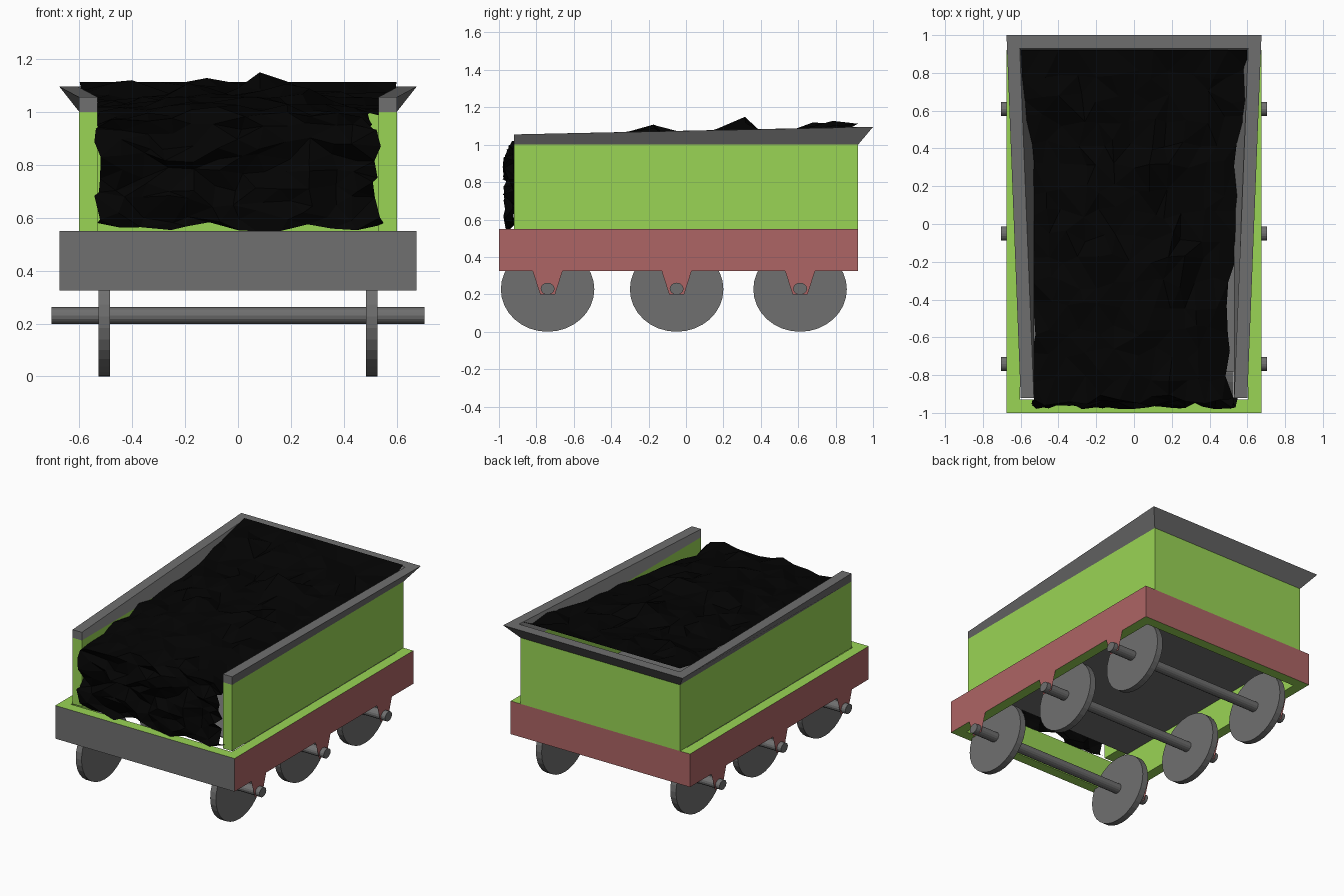
import bpy, bmesh, math, random
from mathutils import Matrix

cube = bpy.data.objects.get("Cube")
if cube:
    bpy.data.objects.remove(cube, do_unlink=True)


def material(name, rgb):
    m = bpy.data.materials.new(name)
    m.use_nodes = True
    col = (*rgb, 1.0)
    m.diffuse_color = col
    m.node_tree.nodes["Principled BSDF"].inputs["Base Color"].default_value = col
    return m


GREEN = material("green_paint", (0.32, 0.66, 0.09))
RED = material("dull_red_paint", (0.42, 0.13, 0.13))
GREY = material("grey_metal", (0.16, 0.16, 0.16))
BLACK = material("coal_black", (0.001, 0.001, 0.001))


def finish(name, bm, *mats):
    bmesh.ops.recalc_face_normals(bm, faces=bm.faces)
    me = bpy.data.meshes.new(name)
    bm.to_mesh(me)
    bm.free()
    for m in mats:
        me.materials.append(m)
    ob = bpy.data.objects.new(name, me)
    bpy.context.scene.collection.objects.link(ob)
    return ob


def loft(name, low, high, mat):
    """Closed solid between two matching outlines."""
    bm = bmesh.new()
    a = [bm.verts.new(p) for p in low]
    b = [bm.verts.new(p) for p in high]
    bm.faces.new(a)
    bm.faces.new(b)
    n = len(a)
    for i in range(n):
        j = (i + 1) % n
        bm.faces.new((a[i], a[j], b[j], b[i]))
    return finish(name, bm, mat)


def rect(x, y0, y1, z):
    return [(-x, y0, z), (x, y0, z), (x, y1, z), (-x, y1, z)]


def cylinder(name, x0, x1, y, z, ry, rz, sides, mat):
    bm = bmesh.new()
    bmesh.ops.create_cone(bm, cap_ends=True, segments=sides, radius1=1, radius2=1, depth=1)
    bm.transform(Matrix.Translation(((x0 + x1) / 2, y, z))
                 @ Matrix.Diagonal((x1 - x0, ry, rz, 1))
                 @ Matrix.Rotation(math.pi / 2, 4, "Y"))
    return finish(name, bm, mat)


# Chassis frame: open rectangle, grey front, red sides and back, green elsewhere
W, FRONT, BACK, T = 0.674, -1.0, 0.92, 0.07
Z0, Z1 = 0.325, 0.55
bm = bmesh.new()
loops = [[bm.verts.new(p) for p in pts] for pts in (
    rect(W, FRONT, BACK, Z0), rect(W, FRONT, BACK, Z1),
    rect(W - T, FRONT + T, BACK - T, Z1), rect(W - T, FRONT + T, BACK - T, Z0))]
for k in range(4):
    for i in range(4):
        j = (i + 1) % 4
        f = bm.faces.new((loops[k][i], loops[k][j],
                          loops[(k + 1) % 4][j], loops[(k + 1) % 4][i]))
        if k == 0:
            f.material_index = 2 if i == 0 else 1
finish("chassis_frame", bm, GREEN, RED, GREY)

# Floor plate, stopping short of the open front
loft("floor_plate", rect(W - T - 0.005, -0.78, BACK - T, Z1 - 0.008),
     rect(W - T - 0.005, -0.78, BACK - T, Z1 - 0.002), GREY)


def u_outline(xf, xb, yf, yb, zf, zb):
    """U-shaped wall outline, open at the front."""
    return [(-xf, yf, zf), (-xb, yb, zb), (xb, yb, zb), (xf, yf, zf),
            (xf - T, yf, zf), (xb - T, yb - T, zb), (T - xb, yb - T, zb), (T - xf, yf, zf)]


# Bin walls and the flared lip above them
wall_top = u_outline(0.6, 0.6, -0.92, BACK, 1.0, 1.0)
loft("bin_walls", u_outline(0.6, 0.6, -0.92, BACK, Z1, Z1), wall_top, GREEN)
loft("flared_lip", wall_top, u_outline(0.6, 0.675, -0.92, 1.0, 1.055, 1.095), GREY)

# Wheels, axles and flat bearing brackets flush with the chassis sides
AXLE_Z = 0.23
for label, y in (("front", -0.74), ("middle", -0.05), ("rear", 0.61)):
    cylinder(label + "_axle", -0.705, 0.705, y, AXLE_Z, 0.037, 0.032, 16, GREY)
    for side, s in (("left", 1), ("right", -1)):
        x0, x1 = sorted((s * 0.484, s * 0.527))
        cylinder(f"{label}_{side}_wheel", x0, x1, y, AXLE_Z - 0.003, 0.25, 0.227, 32, GREY)
        bm = bmesh.new()
        shape = [(-0.08, Z0), (-0.04, 0.2), (0.04, 0.2), (0.08, Z0)]
        # wound so that each plate faces outwards
        plate = bm.faces.new([bm.verts.new((s * W, y + s * dy, z)) for dy, z in shape])
        ob = finish(f"{label}_{side}_bracket", bm, RED)
        if ob.data.polygons[0].normal.x * s < 0:
            ob.data.flip_normals()

# Coal: a rough sheet climbing the open front and running back over the bin
random.seed(11)
COLS, RISE, RUN = 12, 8, 15
PEAKS = [(-0.48, 0.68, 0.06), (-0.08, 0.73, 0.06), (0.12, 0.27, 0.11),
         (-0.2, -0.22, 0.06), (0.2, -0.2, 0.05)]


def jitter(a):
    return random.uniform(-a, a)


bm = bmesh.new()
rows = []
for r in range(RISE + RUN + 1):
    row = []
    for c in range(COLS + 1):
        u = 2 * c / COLS - 1
        edge = abs(u) == 1
        if r < RISE:
            # front face, with a ragged bottom edge
            t = r / RISE
            x = 0.53 * u + jitter(0.022)
            y = -0.945 + jitter(0.036)
            z = Z1 + 0.44 * t + (0.035 * random.random() ** 2 if r == 0 else jitter(0.024))
        else:
            # top surface, rising towards the back
            t = (r - RISE) / RUN
            y = -0.93 + 1.85 * t
            half = 0.535 + 0.02 * t + 0.045 * max(0, min(1, (t - 0.75) / 0.1))
            x = half * u + (-u * random.uniform(-0.01, 0.02) if edge else jitter(0.03))
            z = 1.0 + 0.03 * min(1, 5 * t) + 0.035 * t + jitter(0.022)
            z -= 0.07 * abs(u) ** 3 * (1 - t)
            z += 0.035 * max(0, (t - 0.8) / 0.2)
            if x > 0.35 and -0.85 < y < -0.25:
                x -= 0.04
            for px, py, h in PEAKS:
                z += h * max(0, 1 - math.hypot(x - px, y - py) / 0.16)
            if r == RISE + RUN:
                x, z = 0.598 * u, 1.112
            else:
                y += jitter(0.035)
        row.append(bm.verts.new((x, y, z)))
    rows.append(row)
for r in range(len(rows) - 1):
    for c in range(COLS):
        bm.faces.new((rows[r][c], rows[r][c + 1], rows[r + 1][c + 1], rows[r + 1][c]))
bmesh.ops.triangulate(bm, faces=bm.faces)
finish("coal_load", bm, BLACK)
